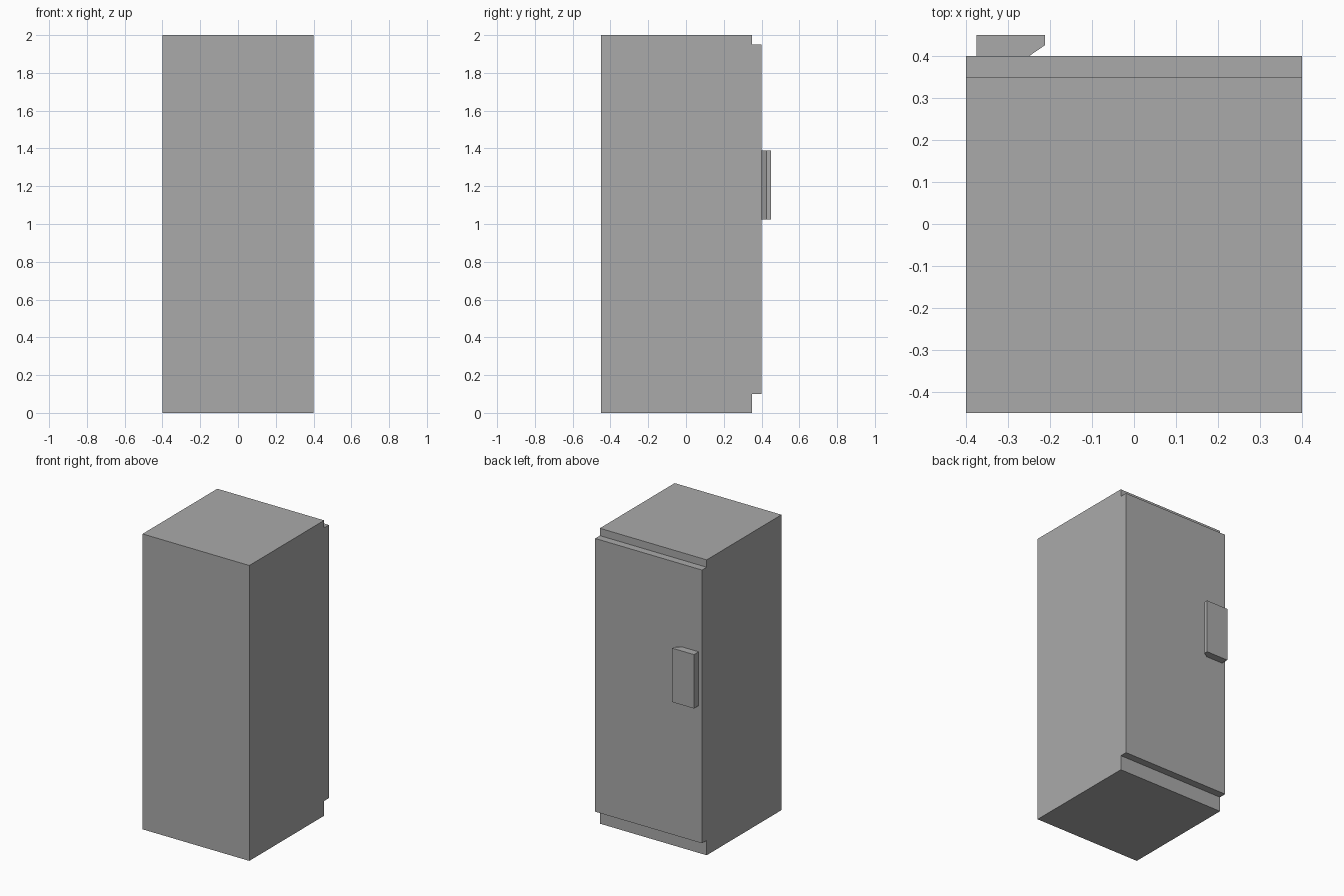
import bpy
import bmesh

if "Cube" in bpy.data.objects:
    bpy.data.objects.remove(bpy.data.objects["Cube"])

grey = bpy.data.materials.new("plain grey")
grey.diffuse_color = (0.402, 0.402, 0.402, 1.0)
grey.use_nodes = True
grey.node_tree.nodes["Principled BSDF"].inputs["Base Color"].default_value = grey.diffuse_color


def prism(name, outline, z0, z1):
    """Extrude a counter-clockwise xy outline from z0 up to z1."""
    bm = bmesh.new()
    base = bm.faces.new([bm.verts.new((x, y, z0)) for x, y in outline])
    ext = bmesh.ops.extrude_face_region(bm, geom=[base], use_keep_orig=True)
    top = [g for g in ext["geom"] if isinstance(g, bmesh.types.BMVert)]
    bmesh.ops.translate(bm, verts=top, vec=(0, 0, z1 - z0))
    bmesh.ops.recalc_face_normals(bm, faces=bm.faces)
    mesh = bpy.data.meshes.new(name)
    bm.to_mesh(mesh)
    bm.free()
    mesh.materials.append(grey)
    obj = bpy.data.objects.new(name, mesh)
    bpy.context.collection.objects.link(obj)
    return obj


def rect(x0, x1, y0, y1):
    return [(x0, y0), (x1, y0), (x1, y1), (x0, y1)]


# Cabinet body
prism("cabinet", rect(-0.4, 0.4, -0.45, 0.35), 0.0, 2.0)

# Door panel, stopping short of the top and the plinth
prism("door", rect(-0.4, 0.4, 0.35, 0.4), 0.1, 1.95)

# Handle with an undercut grip edge
prism("door_handle",
      [(-0.375, 0.4), (-0.25, 0.4), (-0.212, 0.426), (-0.212, 0.45), (-0.375, 0.45)],
      1.025, 1.39)
